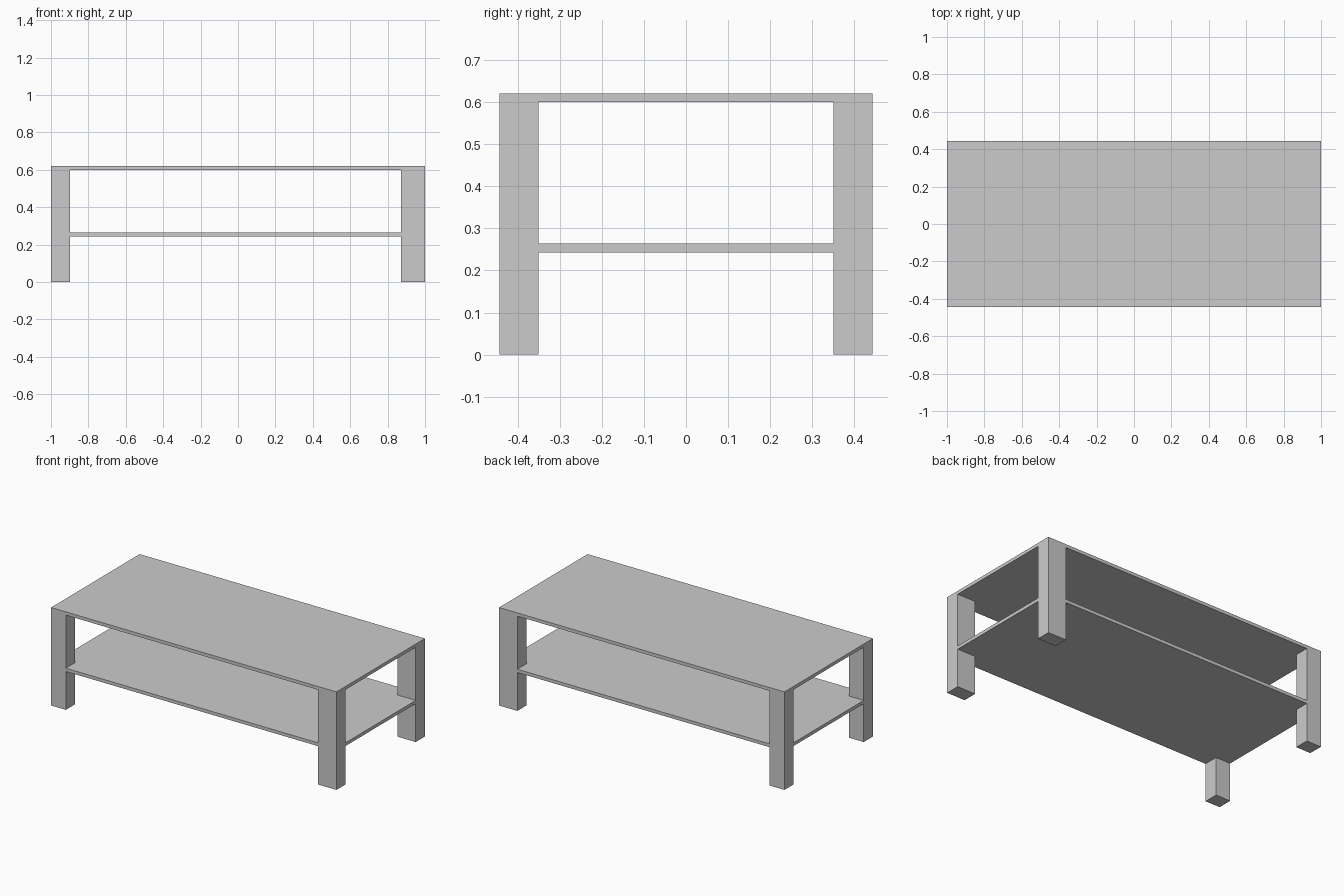
import bpy
import bmesh

if "Cube" in bpy.data.objects:
    bpy.data.objects.remove(bpy.data.objects["Cube"])

X, Y = 1.0, 0.443            # outer half sizes
TOP, TOP_T = 0.621, 0.021    # table height and board thickness
SHELF_Z, SHELF_T = 0.243, 0.021
LEFT_IN, RIGHT_IN = -0.897, 0.872   # inner faces of left / right legs
Y_IN = 0.351                 # inner faces of legs in depth


def slab(name, outline, z0, z1):
    """Extrude a flat outline (counter-clockwise) from z0 to z1."""
    bm = bmesh.new()
    face = bm.faces.new([bm.verts.new((x, y, z0)) for x, y in outline])
    res = bmesh.ops.extrude_face_region(bm, geom=[face], use_keep_orig=True)
    for v in res["geom"]:
        if isinstance(v, bmesh.types.BMVert):
            v.co.z = z1
    bmesh.ops.recalc_face_normals(bm, faces=bm.faces)
    mesh = bpy.data.meshes.new(name)
    bm.to_mesh(mesh)
    bm.free()
    obj = bpy.data.objects.new(name, mesh)
    bpy.context.collection.objects.link(obj)
    return obj


def rect(x0, x1, y0, y1):
    return [(x0, y0), (x1, y0), (x1, y1), (x0, y1)]


# Table top
slab("table_top", rect(-X, X, -Y, Y), TOP - TOP_T, TOP)

# Four corner legs, the right pair slightly wider
for side, x0, x1 in (("left", -X, LEFT_IN), ("right", RIGHT_IN, X)):
    for end, y0, y1 in (("front", -Y, -Y_IN), ("back", Y_IN, Y)):
        slab(f"{end}_{side}_leg", rect(x0, x1, y0, y1), 0, TOP - TOP_T)

# Lower shelf, notched around the legs and flush with their outer faces
slab("lower_shelf", [
    (LEFT_IN, -Y), (RIGHT_IN, -Y), (RIGHT_IN, -Y_IN), (X, -Y_IN),
    (X, Y_IN), (RIGHT_IN, Y_IN), (RIGHT_IN, Y), (LEFT_IN, Y),
    (LEFT_IN, Y_IN), (-X, Y_IN), (-X, -Y_IN), (LEFT_IN, -Y_IN),
], SHELF_Z, SHELF_Z + SHELF_T)
